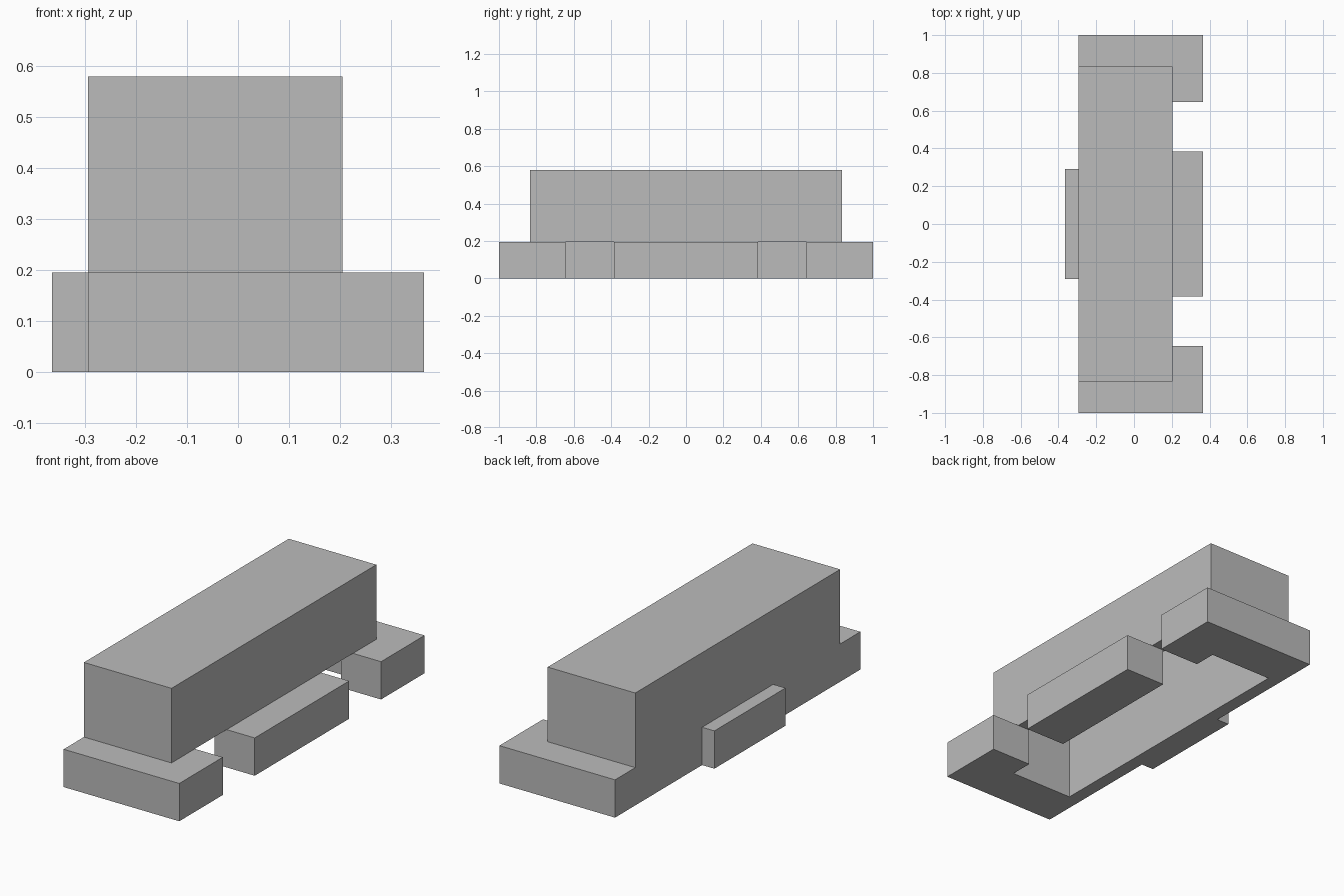
import bpy

old = bpy.data.objects.get("Cube")
if old:
    bpy.data.objects.remove(old, do_unlink=True)

grey = bpy.data.materials.new("plain grey")
grey.use_nodes = True
colour = (0.5, 0.5, 0.5, 1)
grey.diffuse_color = colour
for node in grey.node_tree.nodes:
    if node.type == 'BSDF_PRINCIPLED':
        node.inputs["Base Color"].default_value = colour


def block(name, x, y, z):
    """Box spanning the given (low, high) ranges."""
    spans = (x, y, z)
    bpy.ops.mesh.primitive_cube_add(size=1, location=[(a + b) / 2 for a, b in spans])
    obj = bpy.context.object
    obj.name = name
    obj.scale = [b - a for a, b in spans]
    bpy.ops.object.transform_apply(location=True, rotation=False, scale=True)
    obj.data.materials.append(grey)
    return obj


def combine(target, tool, operation):
    """Apply a boolean to the target and drop the tool."""
    mod = target.modifiers.new(operation.lower(), 'BOOLEAN')
    mod.operation = operation
    mod.solver = 'EXACT'
    mod.object = tool
    bpy.context.view_layer.objects.active = target
    bpy.ops.object.modifier_apply(modifier=mod.name)
    bpy.data.objects.remove(tool, do_unlink=True)


left, right, front = -0.295, 0.205, 0.835
reach, wall, top, step = 0.365, 0.07, 0.58, 0.195

# Tall main body
body = block("hollow_body", (left, right), (-front, front), (0, top))

# Low steps around the foot
steps = [
    block("front_step", (left, reach), (-1, -0.645), (0, step)),
    block("back_step", (left, reach), (0.645, 1), (0, step)),
    block("middle_step", (0, reach), (-0.385, 0.385), (0, step)),
    block("side_step", (-reach, -0.2), (-0.29, 0.29), (0, step)),
]
for part in steps:
    combine(body, part, 'UNION')

# Hollow inside, open underneath
cavity = block("cavity", (left + wall, right - wall),
               (wall - front, front - wall), (-0.1, top - wall))
combine(body, cavity, 'DIFFERENCE')

# Openings between the steps
for side in (-1, 1):
    y = sorted((side * 0.385, side * 0.645))
    opening = block("opening", (0, 0.5), y, (-0.1, step))
    combine(body, opening, 'DIFFERENCE')
